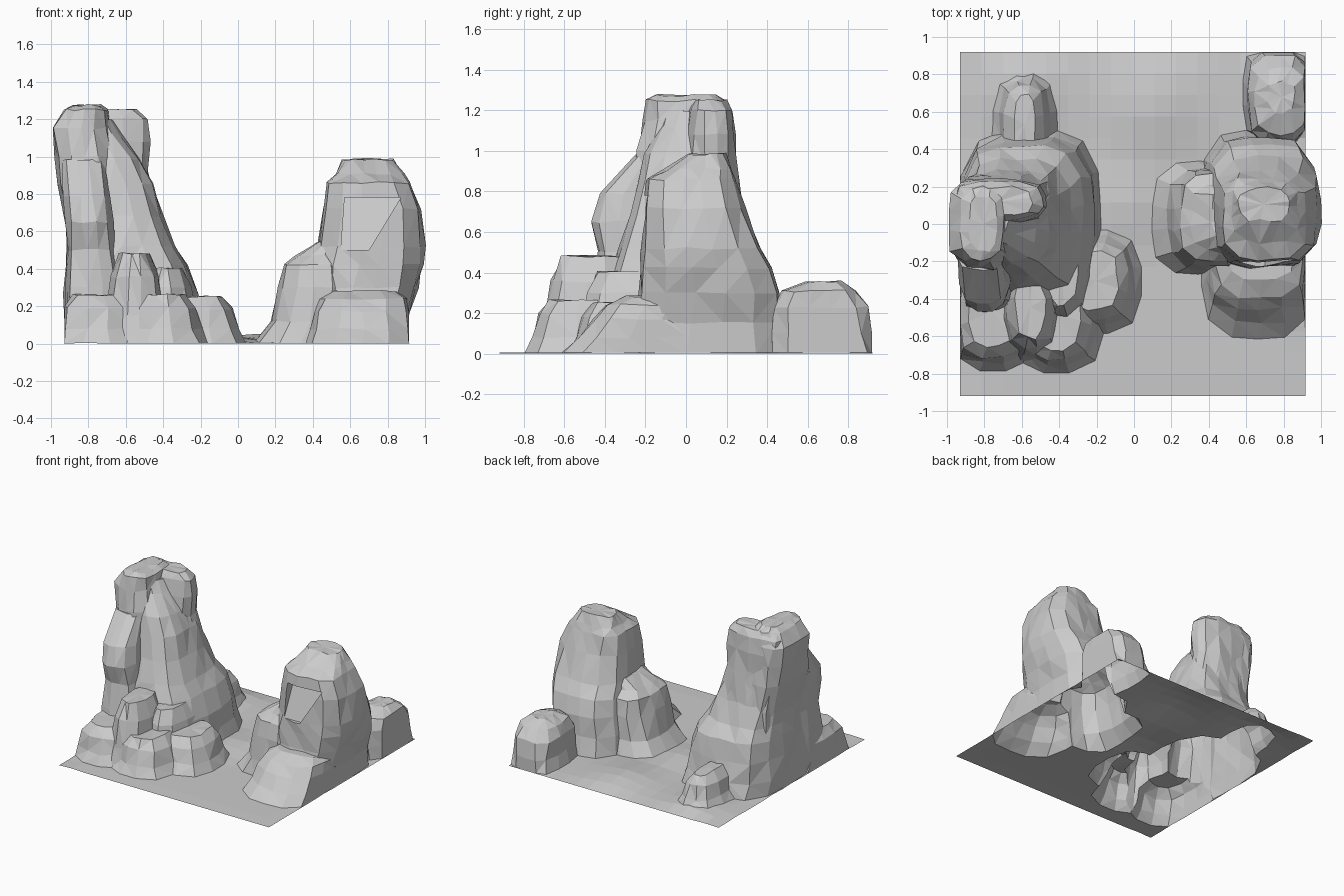
import bpy, bmesh, math, random
from mathutils import Vector

if "Cube" in bpy.data.objects:
    bpy.data.objects.remove(bpy.data.objects["Cube"])

random.seed(4)
X0, X1, Y = -0.928, 0.914, 0.918


def make(name, bm):
    bmesh.ops.recalc_face_normals(bm, faces=bm.faces)
    me = bpy.data.meshes.new(name)
    bm.to_mesh(me)
    bm.free()
    ob = bpy.data.objects.new(name, me)
    bpy.context.collection.objects.link(ob)
    return ob


def rock(name, levels, sides=14, power=3.2, jitter=0.01, clamp_h=0.2):
    """Loft of boxy rounded rings: (z, x min, x max, y min, y max)."""
    bm = bmesh.new()
    rings = []
    depth = random.uniform(0.08, 0.2)
    for i, (z, xa, xb, ya, yb) in enumerate([(-depth,) + levels[0][1:]] + levels):
        ring = []
        for k in range(sides):
            a = math.tau * (k + 0.5) / sides
            c, s = math.cos(a), math.sin(a)
            r = (abs(c) ** power + abs(s) ** power) ** (-1 / power)
            j = jitter if i > 1 else 0
            x = (xa + xb) / 2 + r * c * (xb - xa) / 2 + random.uniform(-j, j)
            y = (ya + yb) / 2 + r * s * (yb - ya) / 2 + random.uniform(-j, j)
            if z < clamp_h:
                x = min(max(x, X0), X1)
            y = min(max(y, -Y), Y)
            ring.append(bm.verts.new((x, y, z + random.uniform(-j, j) * 0.7)))
        rings.append(ring)
    for a, b in zip(rings, rings[1:]):
        for k in range(sides):
            n = (k + 1) % sides
            bm.faces.new((a[k], a[n], b[n], b[k]))
    bm.faces.new(rings[0])
    centre = sum((v.co for v in rings[-1]), Vector()) / sides
    tip = bm.verts.new(centre)
    for k in range(sides):
        bm.faces.new((rings[-1][k], rings[-1][(k + 1) % sides], tip))
    bmesh.ops.triangulate(bm, faces=[f for f in bm.faces if len(f.verts) == 4])
    return make(name, bm)


def boulder(name, xa, xb, ya, yb, h, flare=0.06):
    """Low boulder with a flared foot and a rounded crown."""
    def lv(t, g):
        return (t * h, xa - g, xb + g, ya - g, yb + g)
    return rock(name, [lv(0, flare), lv(0.3, 0.015), lv(0.72, -0.015), lv(0.97, -0.07)],
                sides=12, power=3)


# Ground tile: slab with a gently uneven top
bm = bmesh.new()
bmesh.ops.create_grid(bm, x_segments=16, y_segments=16, size=1)
for v in bm.verts:
    x, y = v.co.x * 0.923 - 0.007, v.co.y * 0.92
    z = 0
    for cx, cy, h, r in [(.1, .62, .05, .06), (-.05, .1, .035, .04), (-.6, .7, .04, .05)]:
        z += h * math.exp(-((x - cx) ** 2 + (y - cy) ** 2) / r)
    edge = max(abs(v.co.x), abs(v.co.y)) > 0.99
    v.co = (x, y, 0.004 + (0 if edge else z))
ext = bmesh.ops.extrude_face_region(bm, geom=bm.faces[:])
for v in [g for g in ext["geom"] if isinstance(g, bmesh.types.BMVert)]:
    v.co.z = -0.3
land = make("rocky_ground", bm)

parts = []
# Tall left tower: sloping core plus a broad L-shaped summit
parts.append(rock("tower_core", [
    (0, -.93, -.17, -.5, .51), (.12, -.94, -.2, -.46, .47), (.27, -.93, -.22, -.42, .45),
    (.42, -.92, -.27, -.36, .42), (.52, -.91, -.33, -.33, .35), (.68, -.91, -.4, -.28, .29),
    (.85, -.93, -.455, -.24, .25), (.98, -.94, -.52, -.2, .23), (1.12, -.94, -.63, -.14, .21),
    (1.2, -.93, -.68, -.1, .19)], 18, 3.3))
parts.append(rock("tower_west_summit", [
    (0, -.9, -.65, -.2, .3), (.6, -.91, -.6, -.26, .27), (.85, -.96, -.63, -.25, .25),
    (1.0, -.98, -.66, -.24, .24), (1.15, -1.0, -.68, -.21, .23), (1.25, -.93, -.7, -.19, .2),
    (1.275, -.88, -.74, -.15, .15)], 14, 3.5))
parts.append(rock("tower_back_summit", [
    (0, -.9, -.4, .0, .3), (.65, -.9, -.41, -.01, .28), (.92, -.93, -.49, -.01, .25),
    (1.08, -.96, -.475, .01, .24), (1.2, -.95, -.49, .02, .23), (1.25, -.9, -.55, .05, .2)], 14, 3.5))
parts.append(rock("tower_front_buttress", [
    (0, -.93, -.62, -.5, -.1), (.3, -.92, -.62, -.46, -.1), (.5, -.91, -.66, -.43, -.1),
    (.65, -.92, -.67, -.46, -.1), (.79, -.93, -.69, -.43, -.1), (.98, -.95, -.72, -.25, -.08)], 12))

# Right rock with stepped crown, shoulder and sloping front foot
parts.append(rock("right_rock", [
    (0, .36, .92, -.32, .5), (.15, .37, .925, -.26, .47), (.3, .39, .96, -.23, .46),
    (.42, .41, .985, -.225, .43), (.52, .43, 1.0, -.22, .36), (.72, .46, .98, -.21, .29),
    (.86, .48, .92, -.19, .25), (.91, .53, .88, -.1, .23), (.985, .56, .83, .02, .19)], 16, 3.6))
parts.append(rock("right_rock_west_shoulder", [
    (0, .08, .6, -.27, .34), (.12, .17, .6, -.24, .3), (.3, .22, .6, -.23, .29),
    (.42, .245, .6, -.2, .27), (.47, .31, .6, -.15, .22), (.54, .42, .6, -.12, .2)], 14))
parts.append(rock("right_front_boulder", [
    (0, .36, .97, -.62, .1), (.08, .39, .95, -.53, .1), (.17, .41, .925, -.46, .1),
    (.24, .44, .91, -.4, .1), (.285, .5, .86, -.3, .08)], 14))
parts.append(rock("right_back_boulder", [
    (0, .58, .96, .42, .98), (.1, .6, .95, .42, .95), (.23, .61, .94, .43, .9),
    (.31, .65, .92, .48, .84), (.355, .72, .86, .6, .76)], 14, clamp_h=2))

# Boulders around the tower foot, packed together
for args in [
    ("left_front_boulder_high", -.7, -.41, -.68, -.2, .495),
    ("left_front_boulder_west", -.96, -.55, -.73, -.2, .27),
    ("left_front_boulder_east", -.62, -.21, -.74, -.2, .27),
    ("left_middle_boulder", -.55, -.23, -.5, .1, .42),
    ("left_side_boulder", -.4, -.015, -.53, -.08, .26),
    ("left_back_boulder", -.71, -.46, .3, .76, .25),
]:
    parts.append(boulder(*args))

# Wedge recess with overhang in the face of the right rock
bm = bmesh.new()
bmesh.ops.create_cube(bm, size=1)
for v in bm.verts:
    top, back = v.co.z > 0, v.co.y > 0
    v.co = ((.57 if top else .55) if v.co.x < 0 else (.87 if top else .7),
            (-.11 if top else -.2) if back else -.5, .78 if top else .5)
recess = make("recess_cutter", bm)
recess.hide_render = True


def boolean(ob, op):
    m = land.modifiers.new(op, "BOOLEAN")
    m.operation, m.solver, m.object = op, "EXACT", ob
    bpy.ops.object.modifier_apply(modifier=m.name)
    bpy.data.objects.remove(ob)


# Merge into one skin
bpy.context.view_layer.objects.active = land
for p in parts:
    boolean(p, "UNION")
boolean(recess, "DIFFERENCE")

# Open the underside so the rocks are hollow, and tidy
bm = bmesh.new()
bm.from_mesh(land.data)
bmesh.ops.bisect_plane(bm, geom=bm.verts[:] + bm.edges[:] + bm.faces[:], dist=1e-5,
                       plane_co=(0, 0, 0), plane_no=(0, 0, 1), clear_inner=True)
bmesh.ops.remove_doubles(bm, verts=bm.verts, dist=0.004)
for f in bm.faces:
    f.smooth = False
bm.to_mesh(land.data)
bm.free()
land.name = "rock_formation"
